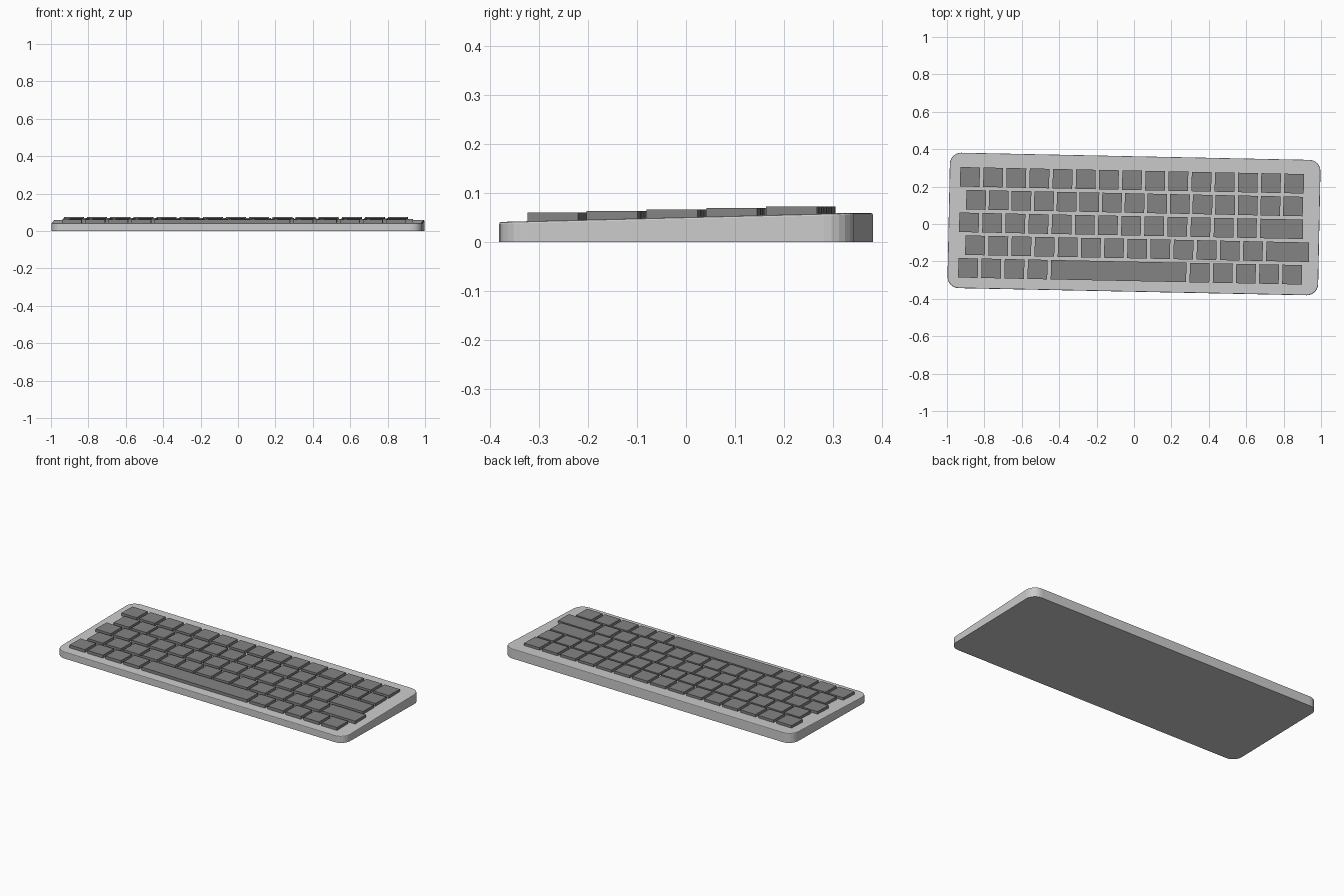
import bpy, bmesh, math
from mathutils import Matrix

if "Cube" in bpy.data.objects:
    bpy.data.objects.remove(bpy.data.objects["Cube"])

TURN = Matrix.Rotation(-0.0205, 4, 'Z')   # the whole keyboard sits slightly turned


def material(name, v):
    m = bpy.data.materials.new(name)
    m.diffuse_color = (v, v, v, 1)
    m.use_nodes = True
    m.node_tree.nodes["Principled BSDF"].inputs["Base Color"].default_value = m.diffuse_color
    return m


light_grey = material("light grey", 0.60)
key_grey = material("key grey", 0.23)


def make_object(name, bm, mat):
    bmesh.ops.recalc_face_normals(bm, faces=bm.faces)
    bm.transform(TURN)
    mesh = bpy.data.meshes.new(name)
    bm.to_mesh(mesh)
    bm.free()
    mesh.materials.append(mat)
    ob = bpy.data.objects.new(name, mesh)
    bpy.context.collection.objects.link(ob)
    return ob


def top_z(y):
    return 0.0505 + 0.0255 * y


# Case: rounded rectangle wedge with a fine softened top edge
HX, HY, R, SEG = 0.991, 0.362, 0.06, 6
bm = bmesh.new()
outline = []
for i, (sx, sy) in enumerate([(1, 1), (-1, 1), (-1, -1), (1, -1)]):
    for k in range(SEG + 1):
        a = math.pi / 2 * (i + k / SEG)
        outline.append((sx * (HX - R) + R * math.cos(a),
                        sy * (HY - R) + R * math.sin(a)))


def ring(inset, height):
    return [bm.verts.new((x * (1 - inset / HX), y * (1 - inset / HY), height(y)))
            for x, y in outline]


rings = [ring(0, lambda y: 0.0),
         ring(0, lambda y: top_z(y) - 0.004),
         ring(0.0012, lambda y: top_z(y) - 0.0012),
         ring(0.004, top_z)]
n = len(outline)
for lo, hi in zip(rings, rings[1:]):
    for j in range(n):
        bm.faces.new((lo[j], lo[(j + 1) % n], hi[(j + 1) % n], hi[j]))
bm.faces.new(rings[0])
bm.faces.new(rings[-1])
make_object("case", bm, light_grey)

# Keys: rows from back to front as (first centre x, pitch, widths in units)
KEY, DEPTH, ROW = 0.105, 0.104, 0.1217
rows = [
    ("number_row_keys", -0.882, 0.1238, [1] * 15),
    ("upper_row_keys", -0.847, 0.1211, [1] * 15),
    ("home_row_keys", -0.882, 0.1238, [1] * 13 + [2]),
    ("lower_row_keys", -0.847, 0.1238, [1] * 13 + [2]),
    ("bottom_row_keys", -0.882, 0.1238, [1] * 4 + [6] + [1] * 5),
]
for r, (name, x0, pitch, widths) in enumerate(rows):
    bm = bmesh.new()
    y = 0.2335 - r * ROW
    zt = top_z(y) + 0.0167
    zb = top_z(y) - 0.006
    u = 0
    for w in widths:
        cx = x0 + (u + (w - 1) / 2) * pitch
        sx = KEY + (w - 1) * pitch
        bmesh.ops.create_cube(bm, size=1, matrix=Matrix.Translation((cx, y, (zt + zb) / 2))
                              @ Matrix.Diagonal((sx, DEPTH, zt - zb, 1)))
        u += w
    make_object(name, bm, key_grey)
